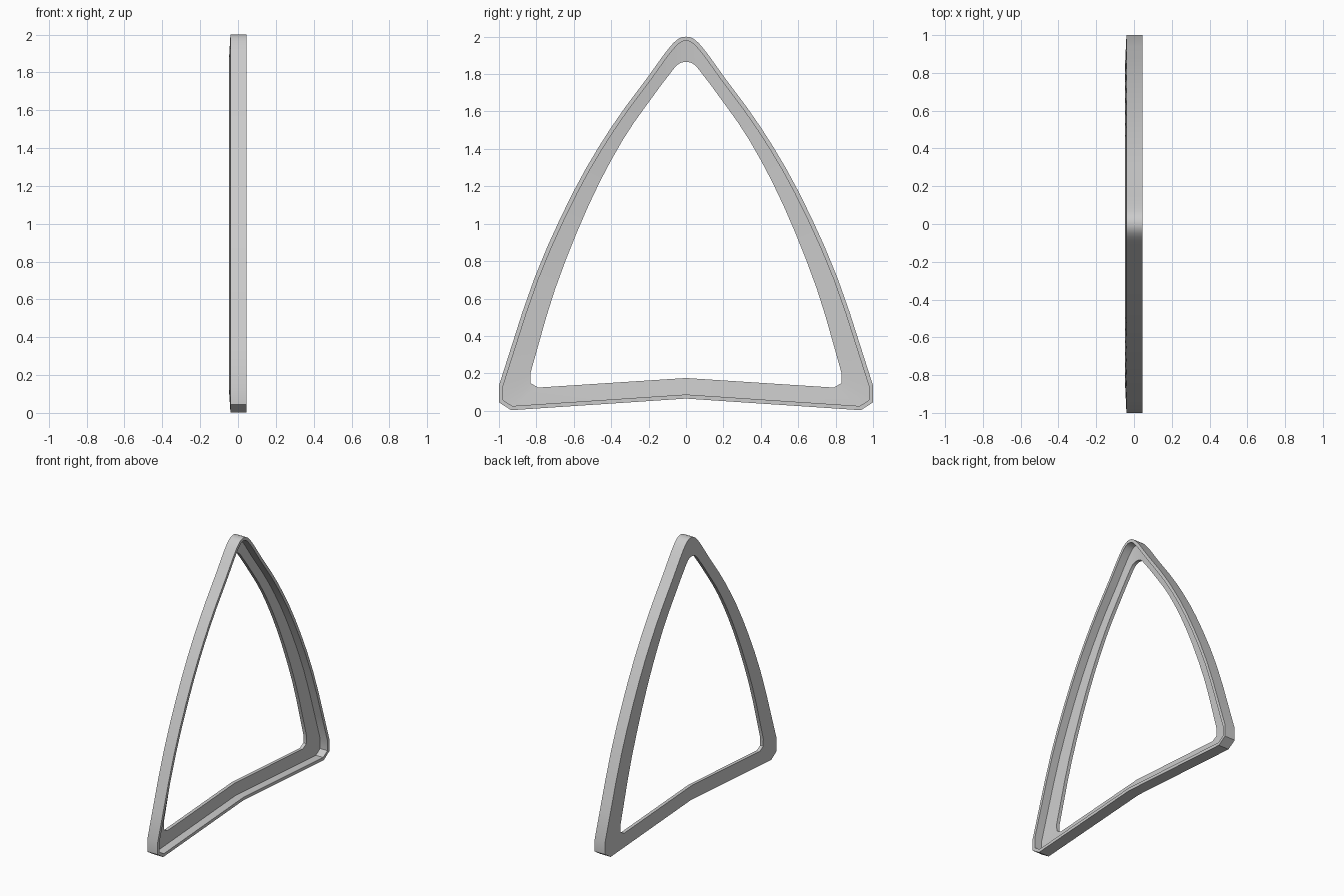
import bpy, bmesh, math
from mathutils import Vector

cube = bpy.data.objects.get("Cube")
if cube:
    bpy.data.objects.remove(cube, do_unlink=True)

grey = bpy.data.materials.new("light_grey")
grey.use_nodes = True
grey.diffuse_color = (0.6, 0.6, 0.6, 1)
grey.node_tree.nodes["Principled BSDF"].inputs["Base Color"].default_value = (0.6, 0.6, 0.6, 1)

# Half outlines (y, z): curved leg from apex to foot, then corner and bottom centre
OUTER_LEG = [(0, 2.0), (0.05, 1.982), (0.11, 1.915), (0.2, 1.79), (0.4, 1.515),
             (0.6, 1.175), (0.81, 0.71), (1.0, 0.135)]
OUTER_FOOT = [(1.0, 0.045), (0.935, 0.003), (0, 0.065)]
HOLE_LEG = [(0, 1.865), (0.045, 1.85), (0.095, 1.79), (0.17, 1.69), (0.34, 1.445),
            (0.52, 1.1), (0.7, 0.65), (0.832, 0.2)]
HOLE_FOOT = [(0.83, 0.147), (0.79, 0.124), (0, 0.175)]


def smooth_leg(keys, steps=3):
    """Catmull-Rom curve through the leg points, mirrored at the apex."""
    p = [Vector(k) for k in keys]
    p = [Vector((-p[1].x, p[1].y))] + p + [2 * p[-1] - p[-2]]
    out = []
    for i in range(1, len(p) - 2):
        a, b, c, d = p[i - 1:i + 3]
        for s in range(steps):
            t = s / steps
            out.append(0.5 * (2 * b + (c - a) * t + (2 * a - 5 * b + 4 * c - d) * t * t
                              + (3 * b - a - 3 * c + d) * t ** 3))
    return out + [p[-2]]


def closed_loop(leg, foot):
    half = smooth_leg(leg) + [Vector(f) for f in foot]
    return half + [Vector((-v.x, v.y)) for v in reversed(half[1:-1])]


def inset(loop, dist):
    """Mitred inward offset of a clockwise loop."""
    out = []
    for i, v in enumerate(loop):
        d1 = (v - loop[i - 1]).normalized()
        d2 = (loop[(i + 1) % len(loop)] - v).normalized()
        n1, n2 = Vector((d1.y, -d1.x)), Vector((d2.y, -d2.x))
        out.append(v + (n1 + n2) * dist / (1 + n1.dot(n2)))
    return out


outer = closed_loop(OUTER_LEG, OUTER_FOOT)
hole = closed_loop(HOLE_LEG, HOLE_FOOT)
rim = inset(outer, 0.022)

# L-shaped section: raised rim around a thin, slightly dished flange
section = [(outer, -0.04), (outer, 0.045), (rim, 0.045),
           (rim, -0.015), (hole, -0.023), (hole, -0.048)]
bm = bmesh.new()
rings = [[bm.verts.new((x, v.x, v.y)) for v in loop] for loop, x in section]
for k, ring in enumerate(rings):
    nxt = rings[(k + 1) % len(rings)]
    for i in range(len(ring)):
        j = (i + 1) % len(ring)
        bm.faces.new((ring[i], ring[j], nxt[j], nxt[i]))
bmesh.ops.recalc_face_normals(bm, faces=bm.faces)
bm.normal_update()
mesh = bpy.data.meshes.new("window_frame")
bm.to_mesh(mesh)
bm.free()
mesh.materials.append(grey)
frame = bpy.data.objects.new("window_frame", mesh)
bpy.context.collection.objects.link(frame)

bpy.ops.object.select_all(action="DESELECT")
frame.select_set(True)
bpy.context.view_layer.objects.active = frame
bpy.ops.object.shade_smooth_by_angle(angle=math.radians(25))
